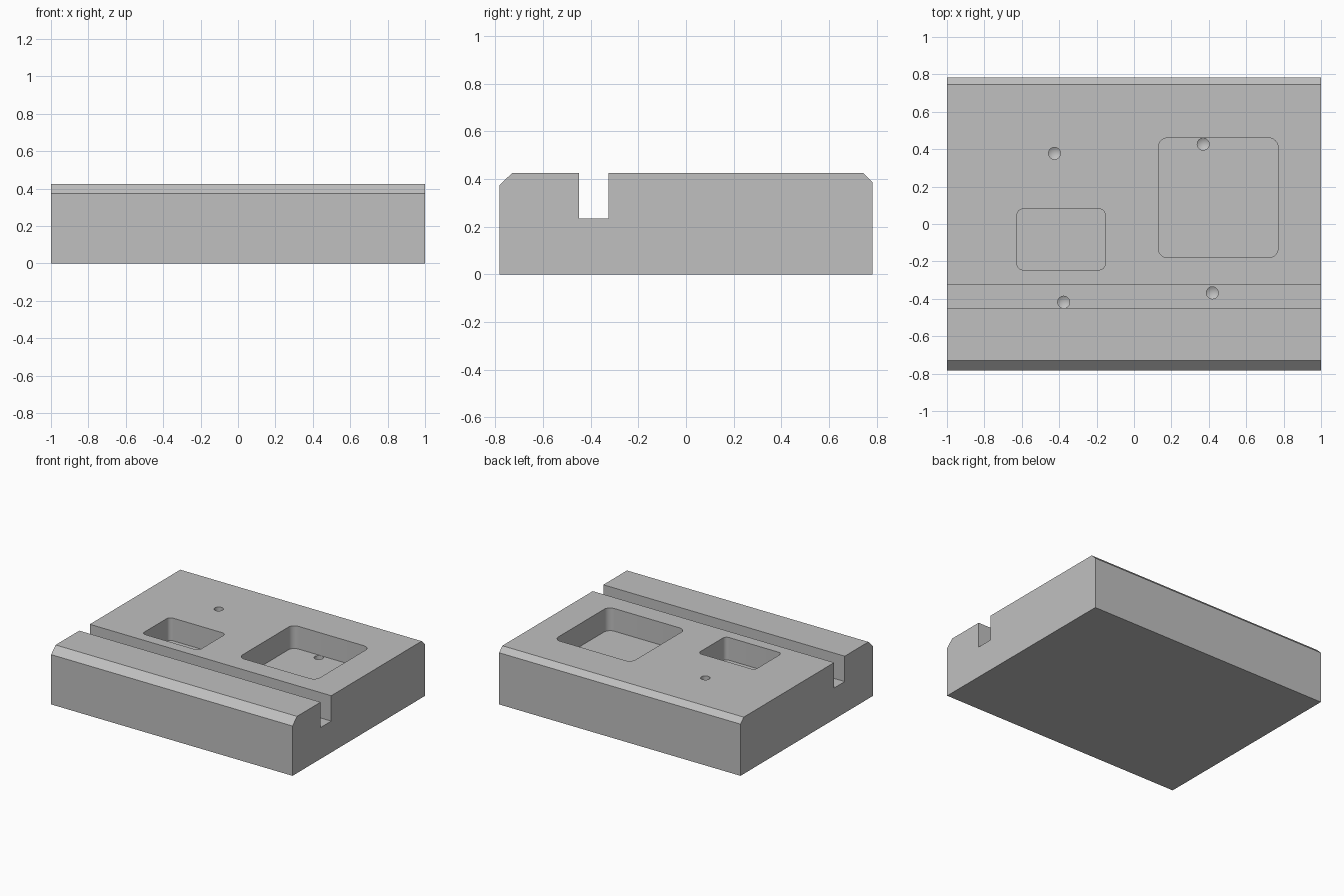
import bpy, bmesh, math
from mathutils import Vector

default = bpy.data.objects.get("Cube")
if default:
    bpy.data.objects.remove(default, do_unlink=True)

HALF_X, HALF_Y, TOP = 1.0, 0.783, 0.425

grey = bpy.data.materials.new("plain grey")
grey.use_nodes = True
colour = (0.53, 0.53, 0.53, 1.0)
grey.diffuse_color = colour
grey.node_tree.nodes["Principled BSDF"].inputs["Base Color"].default_value = colour


def prism(name, outline, direction):
    """Extrude a closed outline of 3D points along a direction."""
    bm = bmesh.new()
    face = bm.faces.new([bm.verts.new(p) for p in outline])
    new = bmesh.ops.extrude_face_region(bm, geom=[face])["geom"]
    verts = [g for g in new if isinstance(g, bmesh.types.BMVert)]
    bmesh.ops.translate(bm, verts=verts, vec=Vector(direction))
    return finish(name, bm)


def finish(name, bm):
    bmesh.ops.recalc_face_normals(bm, faces=bm.faces)
    mesh = bpy.data.meshes.new(name)
    bm.to_mesh(mesh)
    bm.free()
    mesh.materials.append(grey)
    obj = bpy.data.objects.new(name, mesh)
    bpy.context.collection.objects.link(obj)
    return obj


def pocket_cutter(name, x0, x1, y0, y1, radius, floor, steps=8):
    """Rounded rectangle reaching from the pocket floor to above the block."""
    corners = [(x1 - radius, y1 - radius), (x0 + radius, y1 - radius),
               (x0 + radius, y0 + radius), (x1 - radius, y0 + radius)]
    outline = []
    for i, (cx, cy) in enumerate(corners):
        for s in range(steps + 1):
            a = math.pi / 2 * (i + s / steps)
            outline.append((cx + radius * math.cos(a), cy + radius * math.sin(a), floor))
    return prism(name, outline, (0, 0, 0.6 - floor))


def drill_cutter(name, x, y, radius=0.032, shoulder=0.12, tip=0.10, sides=32):
    """Cylinder with a conical drill point."""
    bm = bmesh.new()
    rings = []
    for z in (shoulder, 0.6):
        rings.append([bm.verts.new((x + radius * math.cos(math.tau * i / sides),
                                    y + radius * math.sin(math.tau * i / sides), z))
                      for i in range(sides)])
    point = bm.verts.new((x, y, tip))
    low, high = rings
    bm.faces.new(high)
    for i in range(sides):
        j = (i + 1) % sides
        bm.faces.new((low[i], low[j], high[j], high[i]))
        bm.faces.new((low[j], low[i], point))
    return finish(name, bm)


# Block: side profile with chamfered top edges and the full-length slot
profile = [(-HALF_Y, 0), (HALF_Y, 0), (HALF_Y, 0.387), (0.745, TOP),
           (-0.325, TOP), (-0.325, 0.235), (-0.45, 0.235), (-0.45, TOP),
           (-0.73, TOP), (-HALF_Y, 0.373)]
block = prism("machined_block", [(-HALF_X, y, z) for y, z in profile], (2 * HALF_X, 0, 0))

# Pockets and drilled holes
cutters = [
    pocket_cutter("large_pocket_cutter", 0.13, 0.77, -0.18, 0.46, 0.05, 0.255),
    pocket_cutter("small_pocket_cutter", -0.625, -0.155, -0.245, 0.08, 0.03, 0.255),
]
for i, (x, y) in enumerate([(-0.425, 0.378), (0.37, 0.427), (-0.376, -0.418), (0.419, -0.368)]):
    cutters.append(drill_cutter(f"hole_cutter_{i + 1}", x, y))

bpy.ops.object.select_all(action='DESELECT')
bpy.context.view_layer.objects.active = block
block.select_set(True)
for cutter in cutters:
    cutter.hide_render = True
    mod = block.modifiers.new(cutter.name, 'BOOLEAN')
    mod.operation = 'DIFFERENCE'
    mod.solver = 'EXACT'
    mod.object = cutter
    bpy.ops.object.modifier_apply(modifier=mod.name)
    bpy.data.objects.remove(cutter, do_unlink=True)

# Smooth the rounded corners and bores, keep the machined edges sharp
bpy.ops.object.shade_smooth_by_angle(angle=math.radians(25))
